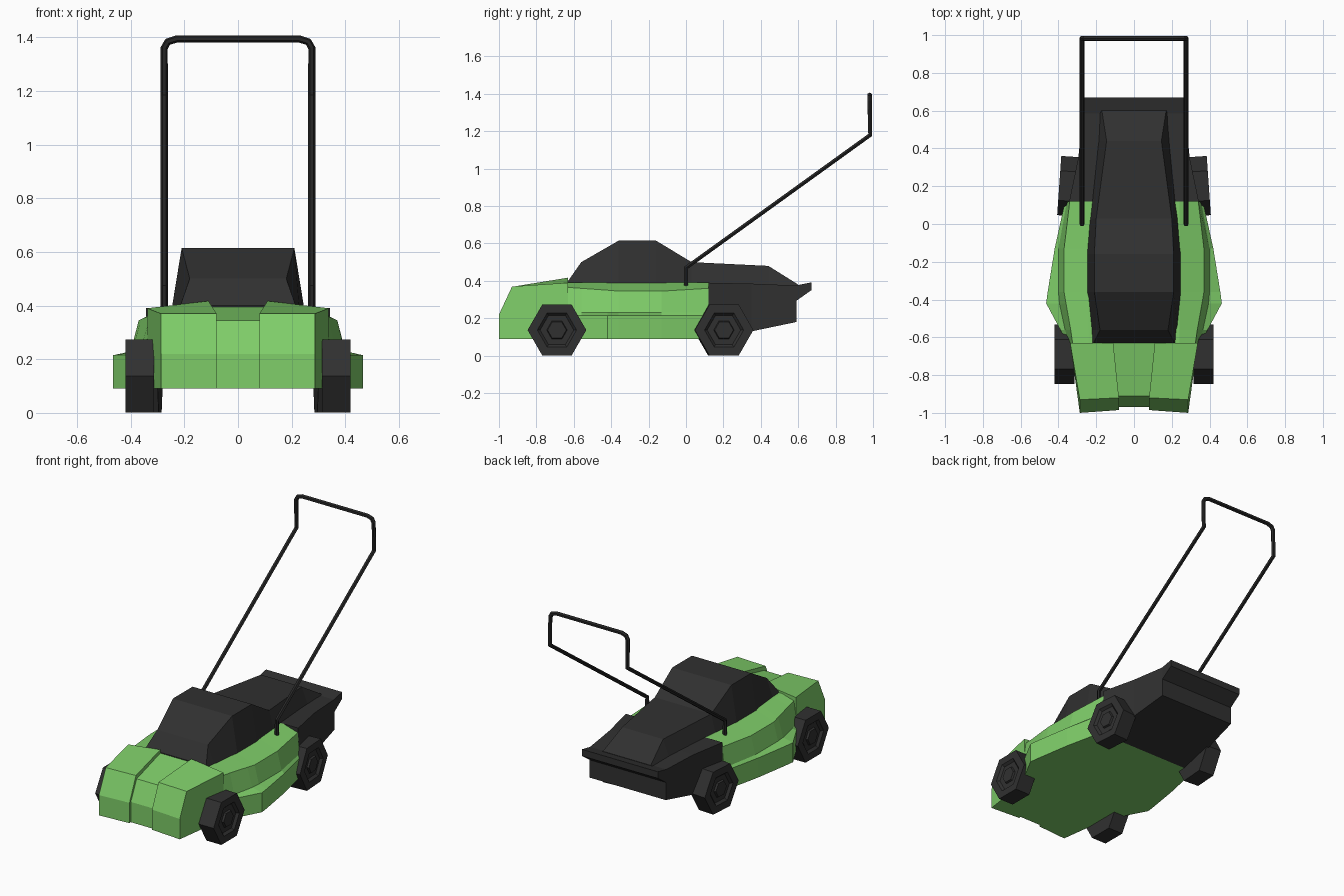
import bpy, bmesh, math
from mathutils import Matrix, Vector

if "Cube" in bpy.data.objects:
    bpy.data.objects.remove(bpy.data.objects["Cube"])


def material(name, rgb):
    m = bpy.data.materials.new(name)
    m.use_nodes = True
    m.diffuse_color = (*rgb, 1)
    m.node_tree.nodes["Principled BSDF"].inputs["Base Color"].default_value = (*rgb, 1)
    return m


green = material("mower green", (0.21, 0.61, 0.14))
dark = material("dark plastic", (0.03, 0.03, 0.03))
black = material("handle black", (0.019, 0.019, 0.019))


def finish(name, bm, mat):
    bmesh.ops.recalc_face_normals(bm, faces=bm.faces)
    me = bpy.data.meshes.new(name)
    bm.to_mesh(me)
    bm.free()
    me.materials.append(mat)
    ob = bpy.data.objects.new(name, me)
    bpy.context.collection.objects.link(ob)
    return ob


def loft(name, rings, mat):
    """Skin a row of closed rings of 3D points and cap both ends."""
    bm = bmesh.new()
    rows = [[bm.verts.new(p) for p in ring] for ring in rings]
    n = len(rows[0])
    for a, b in zip(rows, rows[1:]):
        for i in range(n):
            j = (i + 1) % n
            bm.faces.new((a[i], a[j], b[j], b[i]))
    bm.faces.new(rows[0])
    bm.faces.new(rows[-1])
    return finish(name, bm, mat)


def section(y, half):
    """Full cross-section at y from the half profile on the +x side."""
    return [(x, y, z) for x, z in half] + [(-x, y, z) for x, z in reversed(half)]


# Deck: flared skirt, upright wall and sloping shoulder
# y, skirt half width, wall half width, shoulder half width, shoulder height
deck = [(-0.63, 0.35, 0.345, 0.325, 0.365),
        (-0.56, 0.39, 0.365, 0.335, 0.36),
        (-0.42, 0.465, 0.395, 0.36, 0.35),
        (-0.36, 0.457, 0.40, 0.37, 0.345),
        (-0.13, 0.42, 0.40, 0.37, 0.345),
        (0.12, 0.365, 0.355, 0.34, 0.36)]
loft("deck", [section(y, [(a, 0.09), (a, 0.215), (b, 0.23), (c, z), (0.24, 0.39)])
              for y, a, b, c, z in deck], green)


# Hood: recessed middle strip between two raised panels
def hood_ring(s, xf, xb, front, edge, z_edge, z_back):
    return [(s * xf, front, 0.09), (s * xf, front, 0.22), (s * xf, edge, z_edge),
            (s * xb, -0.63, z_back), (s * xb, -0.63, 0.09)]


loft("hood_middle", [hood_ring(s, 0.085, 0.115, -0.97, -0.91, 0.345, 0.395)
                     for s in (-1, 1)], green)
for side, s in (("left", 1), ("right", -1)):
    loft("hood_panel_" + side,
         [hood_ring(s, 0.08, 0.11, -0.985, -0.92, 0.37, 0.417),
          hood_ring(s, 0.287, 0.338, -1.0, -0.93, 0.37, 0.39)], green)

# Engine cover with its long tail: y, base half width, top half width, top height
cover = [(-0.63, 0.225, 0.215, 0.40),
         (-0.56, 0.23, 0.18, 0.50),
         (-0.36, 0.25, 0.21, 0.615),
         (-0.16, 0.25, 0.21, 0.615),
         (0.03, 0.235, 0.20, 0.50),
         (0.44, 0.19, 0.145, 0.48),
         (0.60, 0.18, 0.17, 0.38)]
loft("engine_cover", [section(y, [(b, 0.37), (t, z)]) for y, b, t, z in cover], dark)

# Rear housing and its flared lip: y, half width, bottom, top
housing = [(0.12, 0.343, 0.09, 0.39), (0.35, 0.295, 0.13, 0.385), (0.59, 0.27, 0.18, 0.375)]
lip = [(0.585, 0.27, 0.29, 0.375), (0.67, 0.27, 0.35, 0.392)]
for name, rows in (("rear_housing", housing), ("rear_lip", lip)):
    loft(name, [section(y, [(w, lo), (w, hi)]) for y, w, lo, hi in rows], dark)


# Six-sided wheels with a sunken face and a raised hub
def wheel(name, x, y, yaw, s):
    # radius and distance out from the wheel centre
    steps = [(0.157, -0.053), (0.157, 0.053), (0.105, 0.053), (0.09, 0.038),
             (0.055, 0.038), (0.05, 0.05)]
    turn = Matrix.Rotation(s * yaw, 3, 'Z')
    rings = []
    for r, out in steps:
        rings.append([Vector((s * x, y, 0.137)) + turn @ Vector(
            (s * out, r * math.cos(k * math.pi / 3), r * math.sin(k * math.pi / 3)))
            for k in range(6)])
    loft(name, rings, dark)


for side, s in (("left", 1), ("right", -1)):
    wheel("front_wheel_" + side, 0.367, -0.69, 0, s)
    wheel("rear_wheel_" + side, 0.343, 0.2, math.radians(4), s)

# Push handle: one bent tube
half = [(0.275, 0.0, 0.37), (0.275, 0.0, 0.47), (0.275, 0.985, 1.18),
        (0.275, 0.982, 1.36), (0.262, 0.982, 1.383), (0.23, 0.982, 1.393)]
path = half + [(-x, y, z) for x, y, z in reversed(half)]
curve = bpy.data.curves.new("push_handle", 'CURVE')
curve.dimensions = '3D'
curve.bevel_depth = 0.0135
curve.bevel_resolution = 1
curve.use_fill_caps = True
spline = curve.splines.new('POLY')
spline.points.add(len(path) - 1)
for point, co in zip(spline.points, path):
    point.co = (*co, 1)
curve.materials.append(black)
handle = bpy.data.objects.new("push_handle", curve)
bpy.context.collection.objects.link(handle)
bpy.ops.object.select_all(action='DESELECT')
handle.select_set(True)
bpy.context.view_layer.objects.active = handle
bpy.ops.object.convert(target='MESH')
for face in handle.data.polygons:
    face.use_smooth = False
